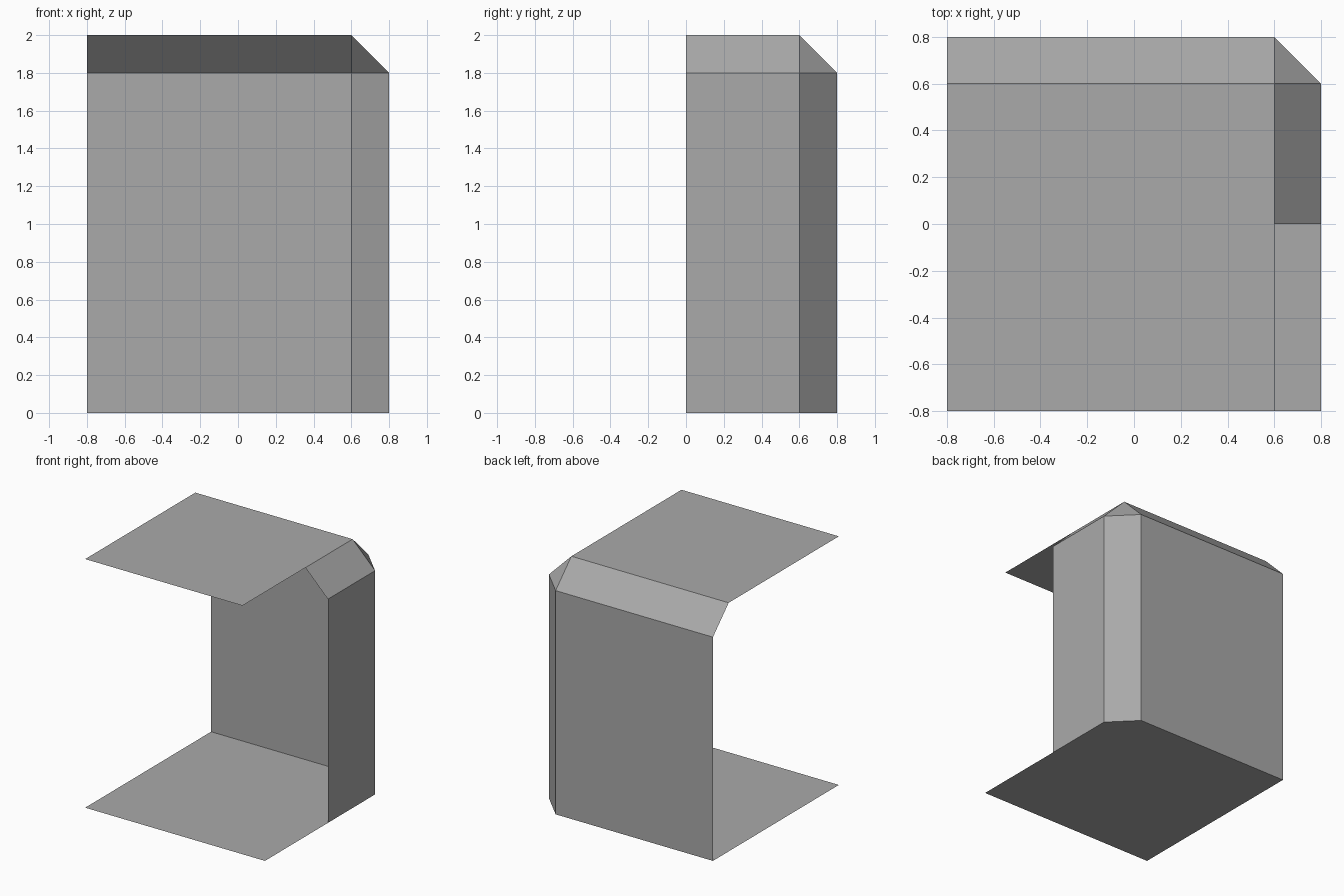
import bpy
import bmesh
from mathutils import Vector

default_cube = bpy.data.objects.get("Cube")
if default_cube:
    bpy.data.objects.remove(default_cube, do_unlink=True)

# Single flat colour
GREY = (0.4, 0.4, 0.4, 1.0)
grey = bpy.data.materials.new("plain_grey")
grey.use_nodes = True
grey.diffuse_color = GREY
grey.node_tree.nodes["Principled BSDF"].inputs["Base Color"].default_value = GREY

# Overall sizes: half width, height, chamfer, and the same less the chamfer
HALF, TOP, CUT = 0.8, 2.0, 0.2
IN, EAVE = HALF - CUT, TOP - CUT
MIDDLE = Vector((0, 0, TOP / 2))


def panel(name, *corners):
    """Flat open sheet through the corners, facing away from the middle."""
    bm = bmesh.new()
    face = bm.faces.new([bm.verts.new(c) for c in corners])
    face.normal_update()
    if face.normal.dot(face.calc_center_median() - MIDDLE) < 0:
        face.normal_flip()
    mesh = bpy.data.meshes.new(name)
    bm.to_mesh(mesh)
    bm.free()
    mesh.materials.append(grey)
    obj = bpy.data.objects.new(name, mesh)
    bpy.context.collection.objects.link(obj)
    return obj


def strip(name, start, end, offset):
    """Four-sided panel: one edge swept along an offset."""
    a, b, o = Vector(start), Vector(end), Vector(offset)
    return panel(name, a, b, b + o, a + o)


# Floor with its back left corner cut off
panel("floor", (-HALF, -HALF, 0), (HALF, -HALF, 0), (HALF, IN, 0),
      (IN, HALF, 0), (-HALF, HALF, 0))

# Roof and upright walls; the side wall covers the rear part only
strip("roof", (-HALF, -HALF, TOP), (IN, -HALF, TOP), (0, HALF + IN, 0))
strip("back_wall", (-HALF, HALF, 0), (IN, HALF, 0), (0, 0, EAVE))
strip("side_wall", (HALF, 0, 0), (HALF, IN, 0), (0, 0, EAVE))

# Chamfers joining the walls and the roof
strip("corner_chamfer", (HALF, IN, 0), (IN, HALF, 0), (0, 0, EAVE))
strip("back_roof_chamfer", (IN, IN, TOP), (IN, HALF, EAVE), (-HALF - IN, 0, 0))
strip("side_roof_chamfer", (IN, IN, TOP), (HALF, IN, EAVE), (0, -IN, 0))

# Triangle where the three chamfers meet
panel("corner_triangle", (IN, IN, TOP), (HALF, IN, EAVE), (IN, HALF, EAVE))
